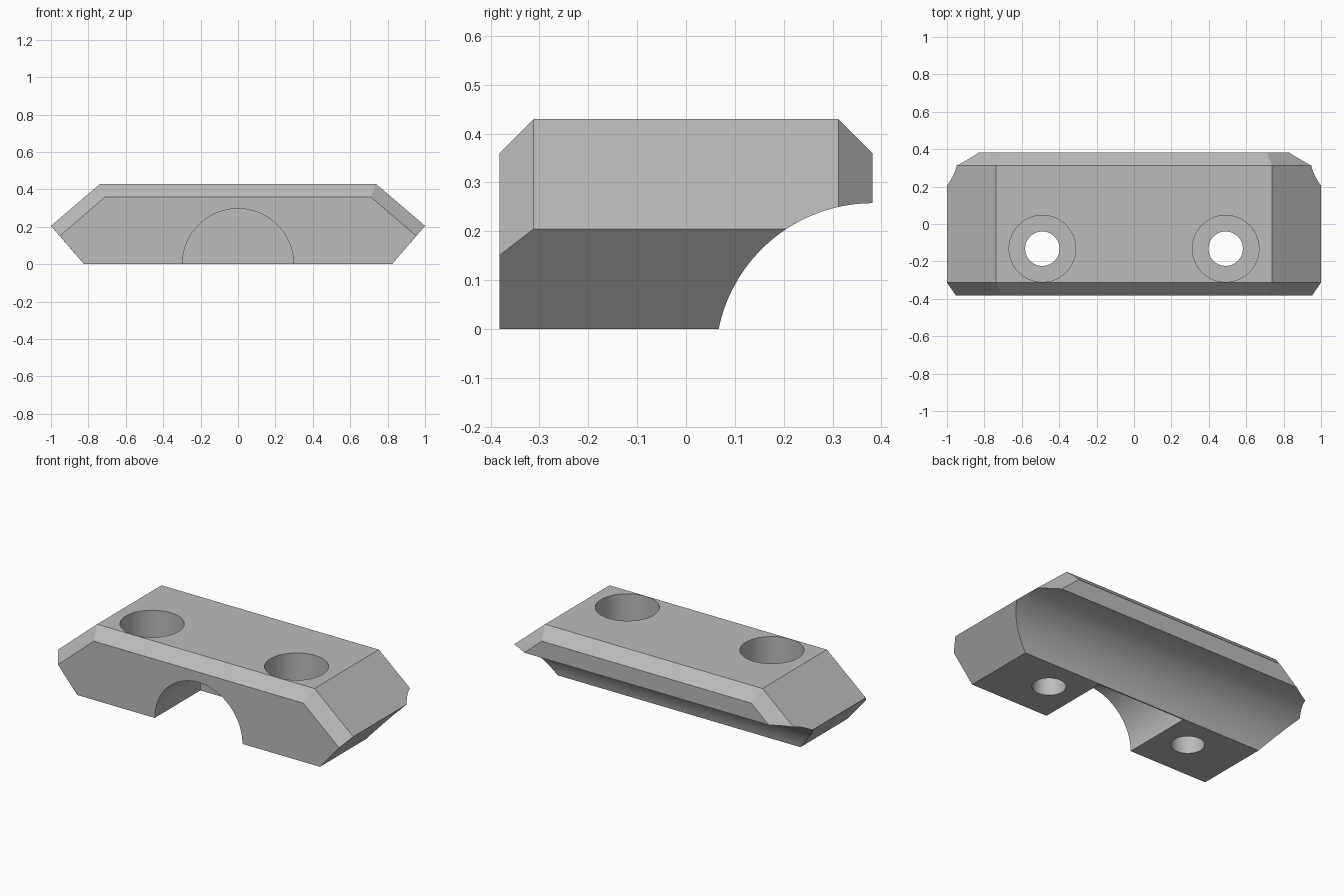
import bpy, bmesh, math
from mathutils import Matrix, Vector

cube = bpy.data.objects.get("Cube")
if cube:
    bpy.data.objects.remove(cube, do_unlink=True)

grey = bpy.data.materials.new("plain grey")
grey.use_nodes = True
grey.diffuse_color = (0.5, 0.5, 0.5, 1)
grey.node_tree.nodes["Principled BSDF"].inputs["Base Color"].default_value = (0.5, 0.5, 0.5, 1)


def make_object(name, bm):
    bmesh.ops.recalc_face_normals(bm, faces=bm.faces)
    mesh = bpy.data.meshes.new(name)
    bm.to_mesh(mesh)
    bm.free()
    mesh.materials.append(grey)
    obj = bpy.data.objects.new(name, mesh)
    bpy.context.collection.objects.link(obj)
    return obj


def cylinder(name, radius, start, end, sides=96):
    start, end = Vector(start), Vector(end)
    axis = end - start
    turn = axis.to_track_quat('Z', 'Y').to_matrix().to_4x4()
    bm = bmesh.new()
    bmesh.ops.create_cone(bm, cap_ends=True, segments=sides, radius1=radius, radius2=radius,
                          depth=axis.length, matrix=Matrix.Translation((start + end) / 2) @ turn)
    return make_object(name, bm)


# Six-sided block, with its top and upper sides chamfered at both ends
full = [(0.823, 0), (1, 0.205), (0.737, 0.43)]
inset = [(0.823, 0), (0.953, 0.151), (0.71, 0.36)]
bm = bmesh.new()
rings = []
for y, half in ((-0.382, inset), (-0.312, full), (0.312, full), (0.382, inset)):
    outline = half + [(-x, z) for x, z in reversed(half)]
    rings.append([bm.verts.new((x, y, z)) for x, z in outline])
for a, b in zip(rings, rings[1:]):
    for i in range(len(a)):
        j = (i + 1) % len(a)
        bm.faces.new((a[i], a[j], b[j], b[i]))
bm.faces.new(rings[0])
bm.faces.new(rings[-1])
bmesh.ops.dissolve_limit(bm, angle_limit=math.radians(1), verts=bm.verts, edges=bm.edges)
block = make_object("clamp_block", bm)

# Rear channel, front arch and the two stepped screw holes
cutters = [
    cylinder("channel_cutter", 0.3216, (-1.2, 0.382, -0.064), (1.2, 0.382, -0.064), 160),
    cylinder("arch_cutter", 0.297, (0, -0.6, 0), (0, 0.06, 0), 128),
]
for x in (-0.49, 0.49):
    cutters.append(cylinder("screw_hole_cutter", 0.092, (x, -0.132, -0.2), (x, -0.132, 0.3)))
    cutters.append(cylinder("screw_head_cutter", 0.178, (x, -0.132, 0.19), (x, -0.132, 0.6)))

bpy.ops.object.select_all(action='DESELECT')
block.select_set(True)
bpy.context.view_layer.objects.active = block
for cutter in cutters:
    cut = block.modifiers.new(cutter.name, 'BOOLEAN')
    cut.operation = 'DIFFERENCE'
    cut.solver = 'EXACT'
    cut.object = cutter
    bpy.ops.object.modifier_apply(modifier=cut.name)
    bpy.data.objects.remove(cutter, do_unlink=True)

bpy.ops.object.shade_smooth_by_angle(angle=math.radians(25))
